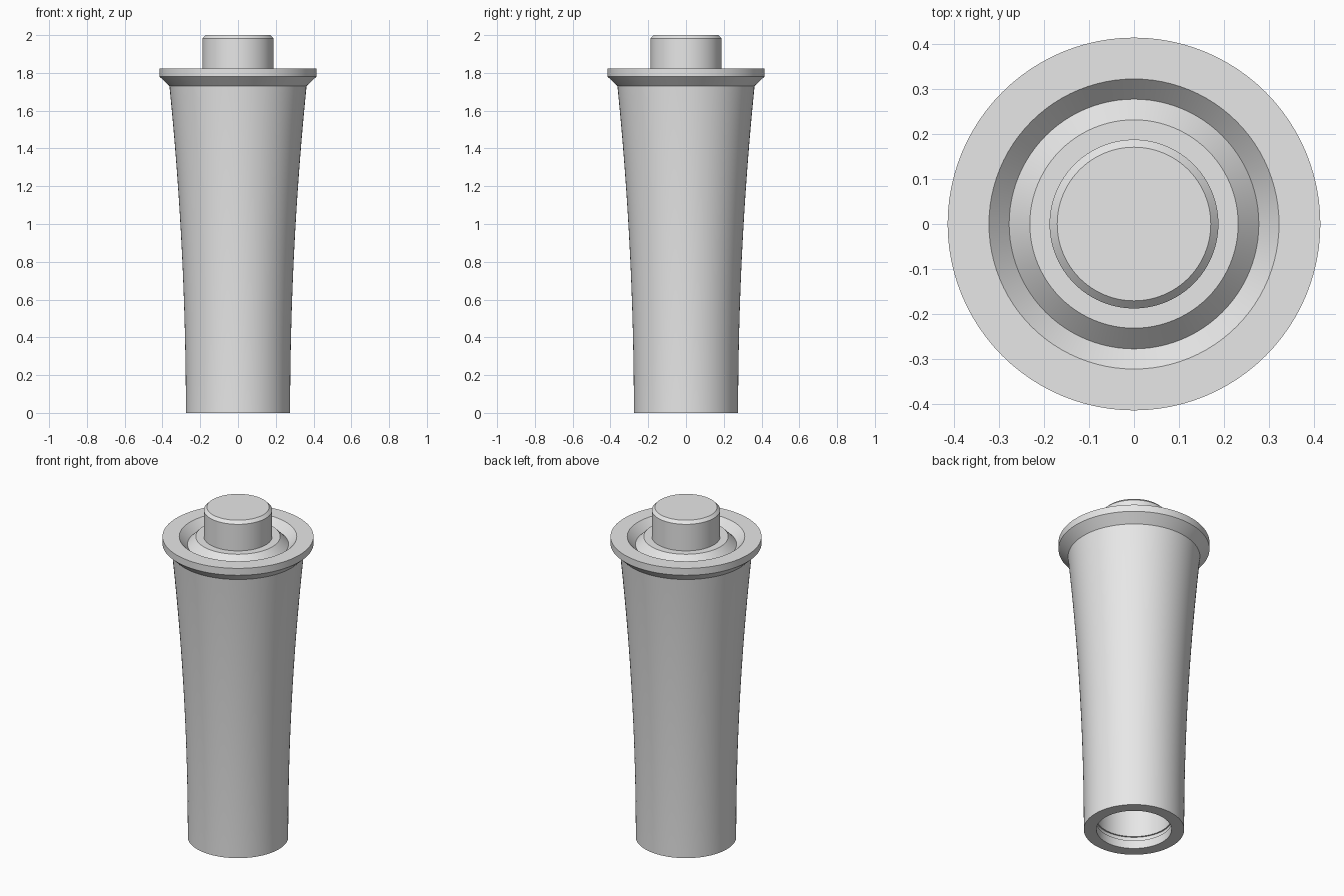
import bpy
import bmesh
import math
from mathutils import Vector

SEGMENTS = 96

cube = bpy.data.objects.get("Cube")
if cube:
    bpy.data.objects.remove(cube, do_unlink=True)

# Single plain grey
grey = bpy.data.materials.new("plain grey")
grey.use_nodes = True
grey.diffuse_color = (0.8, 0.8, 0.8, 1)
for node in grey.node_tree.nodes:
    if node.type == "BSDF_PRINCIPLED":
        node.inputs["Base Color"].default_value = (0.8, 0.8, 0.8, 1)


def lathe(name, profile, closed=False):
    """Turn a (radius, height) profile around the z axis."""
    bm = bmesh.new()
    verts = [bm.verts.new((r, 0, z)) for r, z in profile]
    pairs = list(zip(verts, verts[1:]))
    if closed:
        pairs.append((verts[-1], verts[0]))
    edges = [bm.edges.new(p) for p in pairs]
    bmesh.ops.spin(bm, geom=verts + edges, cent=Vector((0, 0, 0)),
                   axis=Vector((0, 0, 1)), angle=math.tau,
                   steps=SEGMENTS, use_duplicate=False)
    bmesh.ops.remove_doubles(bm, verts=bm.verts[:], dist=0.0001)
    bmesh.ops.recalc_face_normals(bm, faces=bm.faces[:])
    mesh = bpy.data.meshes.new(name)
    bm.to_mesh(mesh)
    bm.free()
    mesh.materials.append(grey)
    obj = bpy.data.objects.new(name, mesh)
    bpy.context.collection.objects.link(obj)
    bpy.ops.object.select_all(action="DESELECT")
    obj.select_set(True)
    bpy.context.view_layer.objects.active = obj
    bpy.ops.object.shade_smooth_by_angle(angle=math.radians(25))
    return obj


# Flared sleeve with a bore that has a shallow groove near its mouth
TOP = 1.73
STEPS = 24
outside = [(0.276 + 0.087 * (i / STEPS) ** 2, TOP * i / STEPS)
           for i in range(STEPS + 1)]
bore = [(0, 1.6), (0.207, 1.6), (0.207, 0.075), (0.215, 0.075),
        (0.215, 0.05), (0.207, 0.05), (0.207, 0)]
lathe("flared_sleeve", [(0, TOP)] + outside[::-1] + bore[::-1])

# Flange with a bevelled underside and a V groove in its top
lathe("grooved_flange", [
    (0, 1.73), (0.363, 1.73), (0.415, 1.78), (0.415, 1.822),
    (0.323, 1.822), (0.278, 1.775), (0.232, 1.822), (0, 1.822)])

# Chamfered plug standing on the flange
lathe("top_plug", [
    (0, 1.8), (0.188, 1.8), (0.188, 1.983), (0.171, 2), (0, 2)])
